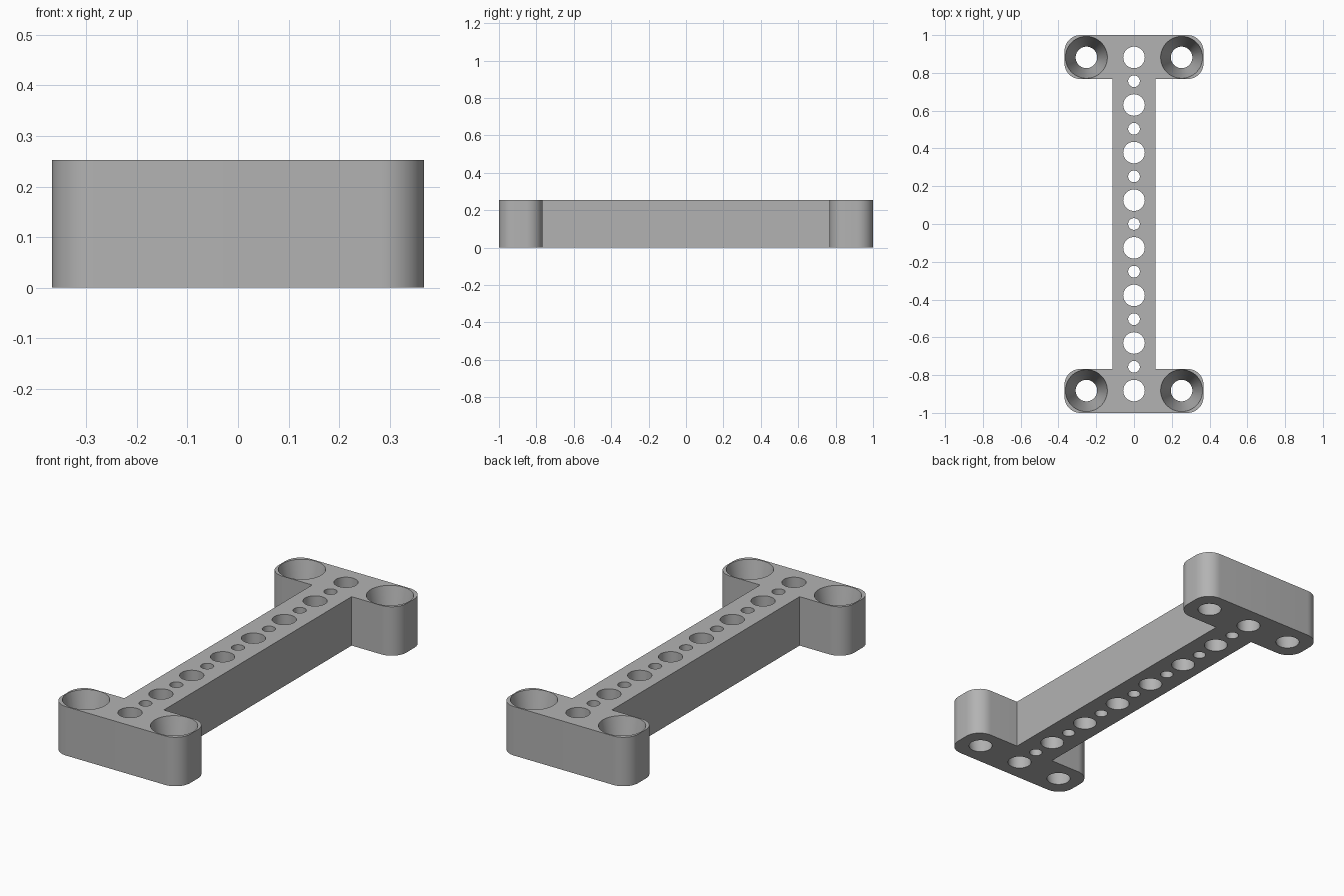
import bpy, bmesh, math
from mathutils import Matrix

cube = bpy.data.objects.get("Cube")
if cube:
    bpy.data.objects.remove(cube, do_unlink=True)

HEIGHT = 0.253
PITCH = 0.252
HALF_W, BEAM_W, FLANGE_Y, CORNER = 0.368, 0.113, 0.767, 0.085
BIG_R, SMALL_R, SINK_R = 0.057, 0.031, 0.111

grey = bpy.data.materials.new("plain grey")
grey.use_nodes = True
colour = (0.45, 0.45, 0.45, 1)
grey.diffuse_color = colour
grey.node_tree.nodes["Principled BSDF"].inputs["Base Color"].default_value = colour


def make_object(name, bm):
    bmesh.ops.recalc_face_normals(bm, faces=bm.faces)
    mesh = bpy.data.meshes.new(name)
    bm.to_mesh(mesh)
    bm.free()
    obj = bpy.data.objects.new(name, mesh)
    bpy.context.collection.objects.link(obj)
    mesh.materials.append(grey)
    return obj


def arc(cx, cy, start):
    """Quarter circle, counter-clockwise from the start angle."""
    steps = 12
    return [(cx + CORNER * math.cos(start + math.pi / 2 * i / steps),
             cy + CORNER * math.sin(start + math.pi / 2 * i / steps))
            for i in range(steps + 1)]


# I-shaped outline: one quarter, mirrored to the other three
ax = HALF_W - CORNER
quarter = [(BEAM_W, FLANGE_Y)] + arc(ax, FLANGE_Y + CORNER, -math.pi / 2) + arc(ax, 1 - CORNER, 0)
upper = quarter + [(-x, y) for x, y in reversed(quarter)]
outline = upper + [(-x, -y) for x, y in upper]

bm = bmesh.new()
face = bm.faces.new([bm.verts.new((x, y, 0)) for x, y in outline])
extruded = bmesh.ops.extrude_face_region(bm, geom=[face])
top = [v for v in extruded["geom"] if isinstance(v, bmesh.types.BMVert)]
bmesh.ops.translate(bm, vec=(0, 0, HEIGHT), verts=top)
bracket = make_object("bracket", bm)

# Cutters for every hole, all in one mesh
bm = bmesh.new()


def add_hole(x, y, bottom, top_radius):
    # Extend past both faces while keeping the taper exact at them
    slope = (top_radius - bottom) / HEIGHT
    extra = 0.05
    bmesh.ops.create_cone(bm, cap_ends=True, segments=48,
                          radius1=bottom - slope * extra, radius2=top_radius + slope * extra,
                          depth=HEIGHT + 2 * extra,
                          matrix=Matrix.Translation((x, y, HEIGHT / 2)))


for i in range(8):
    add_hole(0, (i - 3.5) * PITCH, BIG_R, BIG_R)
for i in range(7):
    add_hole(0, (i - 3) * PITCH, SMALL_R, SMALL_R)
for x in (-PITCH, PITCH):
    for y in (-3.5 * PITCH, 3.5 * PITCH):
        add_hole(x, y, BIG_R, SINK_R)
cutter = make_object("hole_cutter", bm)
cutter.hide_render = True
cutter.hide_set(True)

# Cut the holes and bake the result
cut = bracket.modifiers.new("holes", 'BOOLEAN')
cut.operation = 'DIFFERENCE'
cut.solver = 'EXACT'
cut.object = cutter
bpy.ops.object.select_all(action='DESELECT')
bpy.context.view_layer.objects.active = bracket
bracket.select_set(True)
bpy.ops.object.modifier_apply(modifier=cut.name)
bpy.data.objects.remove(cutter, do_unlink=True)
bpy.ops.object.shade_smooth_by_angle(angle=math.radians(30))
